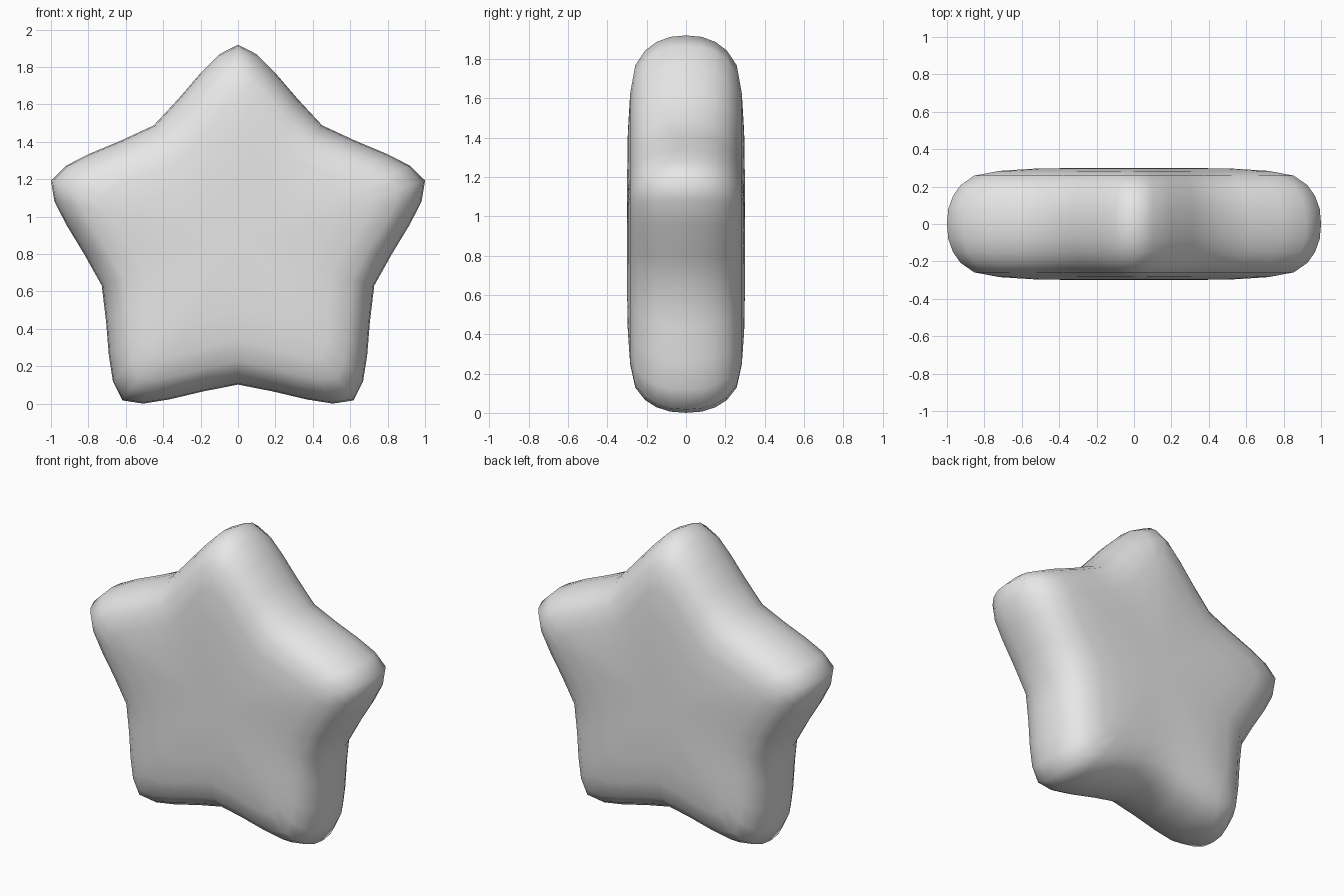
import bpy
import bmesh
from math import sin, cos, radians

cube = bpy.data.objects.get("Cube")
if cube:
    bpy.data.objects.remove(cube, do_unlink=True)

CENTRE_Z = 0.868

# Half of one arm, from tip to valley: (angle in degrees, radius)
half_arm = [(0, 1.0515), (5.7, 1.005), (12.5, 0.922), (22.8, 0.825), (36, 0.766)]
arm = [(-a, r) for a, r in half_arm[:0:-1]] + half_arm[:-1]
outline = [(a + 72 * k, r) for k in range(5) for a, r in arm]

# Puffy edge, from the rim to the middle of the face: (depth, scale)
half_edge = [(0, 1), (0.08, 0.993), (0.15, 0.968), (0.208, 0.927), (0.258, 0.855),
             (0.284, 0.72), (0.296, 0.53), (0.3, 0.27)]
edge = [(-d, s) for d, s in half_edge[:0:-1]] + half_edge


def ring(bm, depth, scale):
    """One star-shaped loop; the valleys recede slightly more than the tips."""
    verts = []
    for angle, radius in outline:
        valley = (1.0515 - radius) / (1.0515 - 0.766)
        r = radius * scale ** (1 + 0.15 * valley)
        t = radians(angle)
        verts.append(bm.verts.new((r * sin(t), depth, CENTRE_Z + r * cos(t))))
    return verts


# Star body: loops from front to back, closed by a fan on each face
bm = bmesh.new()
rings = [ring(bm, d, s) for d, s in edge]
count = len(outline)
for lower, upper in zip(rings, rings[1:]):
    for i in range(count):
        j = (i + 1) % count
        bm.faces.new((lower[i], lower[j], upper[j], upper[i]))
for loop, depth in ((rings[0], -0.3), (rings[-1], 0.3)):
    middle = bm.verts.new((0, depth, CENTRE_Z))
    for i in range(count):
        bm.faces.new((loop[i], loop[(i + 1) % count], middle))
bmesh.ops.recalc_face_normals(bm, faces=bm.faces)
for face in bm.faces:
    face.smooth = True

mesh = bpy.data.meshes.new("star_body")
bm.to_mesh(mesh)
bm.free()
star = bpy.data.objects.new("star_body", mesh)
bpy.context.collection.objects.link(star)

# Plain grey material
grey = bpy.data.materials.new("light_grey")
grey.use_nodes = True
colour = (0.8, 0.8, 0.8, 1)
grey.diffuse_color = colour
grey.node_tree.nodes["Principled BSDF"].inputs["Base Color"].default_value = colour
mesh.materials.append(grey)
